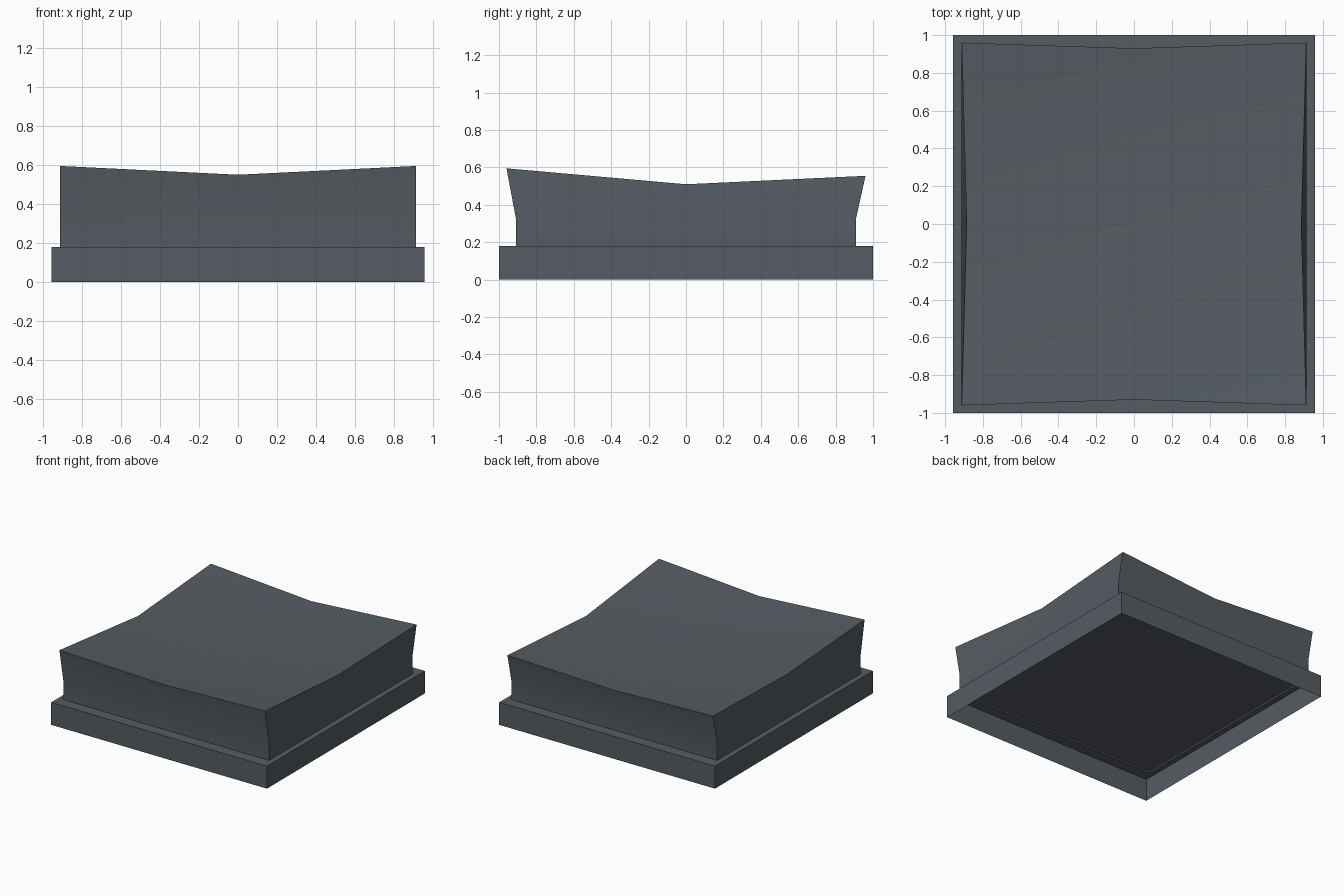
import bpy
import bmesh
import math

cube = bpy.data.objects.get("Cube")
if cube:
    bpy.data.objects.remove(cube, do_unlink=True)

slate = bpy.data.materials.new("slate grey")
slate.use_nodes = True
colour = (0.09, 0.107, 0.122, 1)
slate.diffuse_color = colour
slate.node_tree.nodes["Principled BSDF"].inputs["Base Color"].default_value = colour

# Eight directions around a rectangle: corners and edge middles
AROUND = [(-1, -1), (0, -1), (1, -1), (1, 0), (1, 1), (0, 1), (-1, 1), (-1, 0)]
RIM_Z = 0.18


def ring(bm, half_x, half_y, z):
    return [bm.verts.new((sx * half_x, sy * half_y, z)) for sx, sy in AROUND]


def bridge(bm, a, b):
    for i in range(len(a)):
        j = (i + 1) % len(a)
        bm.faces.new((a[i], a[j], b[j], b[i]))


def finish(bm, name):
    bmesh.ops.recalc_face_normals(bm, faces=bm.faces[:])
    mesh = bpy.data.meshes.new(name)
    bm.to_mesh(mesh)
    bm.free()
    mesh.materials.append(slate)
    obj = bpy.data.objects.new(name, mesh)
    bpy.context.collection.objects.link(obj)
    bpy.ops.object.select_all(action='DESELECT')
    obj.select_set(True)
    bpy.context.view_layer.objects.active = obj
    bpy.ops.object.shade_smooth_by_angle(angle=math.radians(30))


# Open-bottomed tray with a narrow ledge
bm = bmesh.new()
bottom = ring(bm, 0.957, 1, 0)
top = ring(bm, 0.957, 1, RIM_Z)
inner = ring(bm, 0.912, 0.91, RIM_Z)
bridge(bm, bottom, top)
bridge(bm, top, inner)
finish(bm, "base_tray")


# Flared cushion with a dished top
def top_point(sx, sy):
    x = sx * (0.912 if sy else 0.886)
    y = sy * (0.96 if sx else 0.93)
    z = 0.575 - 0.02 * sy - 0.045 * (1 - abs(sx)) - 0.065 * (1 - abs(sy))
    return x, y, z


bm = bmesh.new()
foot = ring(bm, 0.912, 0.91, RIM_Z)
waist = ring(bm, 0.912, 0.91, 0.33)
crown = [bm.verts.new(top_point(sx, sy)) for sx, sy in AROUND]
centre = bm.verts.new(top_point(0, 0))
bridge(bm, foot, waist)
bridge(bm, waist, crown)
for i in (1, 3, 5, 7):
    bm.faces.new((crown[i], crown[i + 1 if i < 7 else 0],
                  crown[(i + 2) % 8], centre))
finish(bm, "dished_cushion")

# Recessed panel closing the underside
bm = bmesh.new()
bm.faces.new(list(reversed(ring(bm, 0.911, 0.909, RIM_Z + 0.012))))
finish(bm, "underside_panel")
